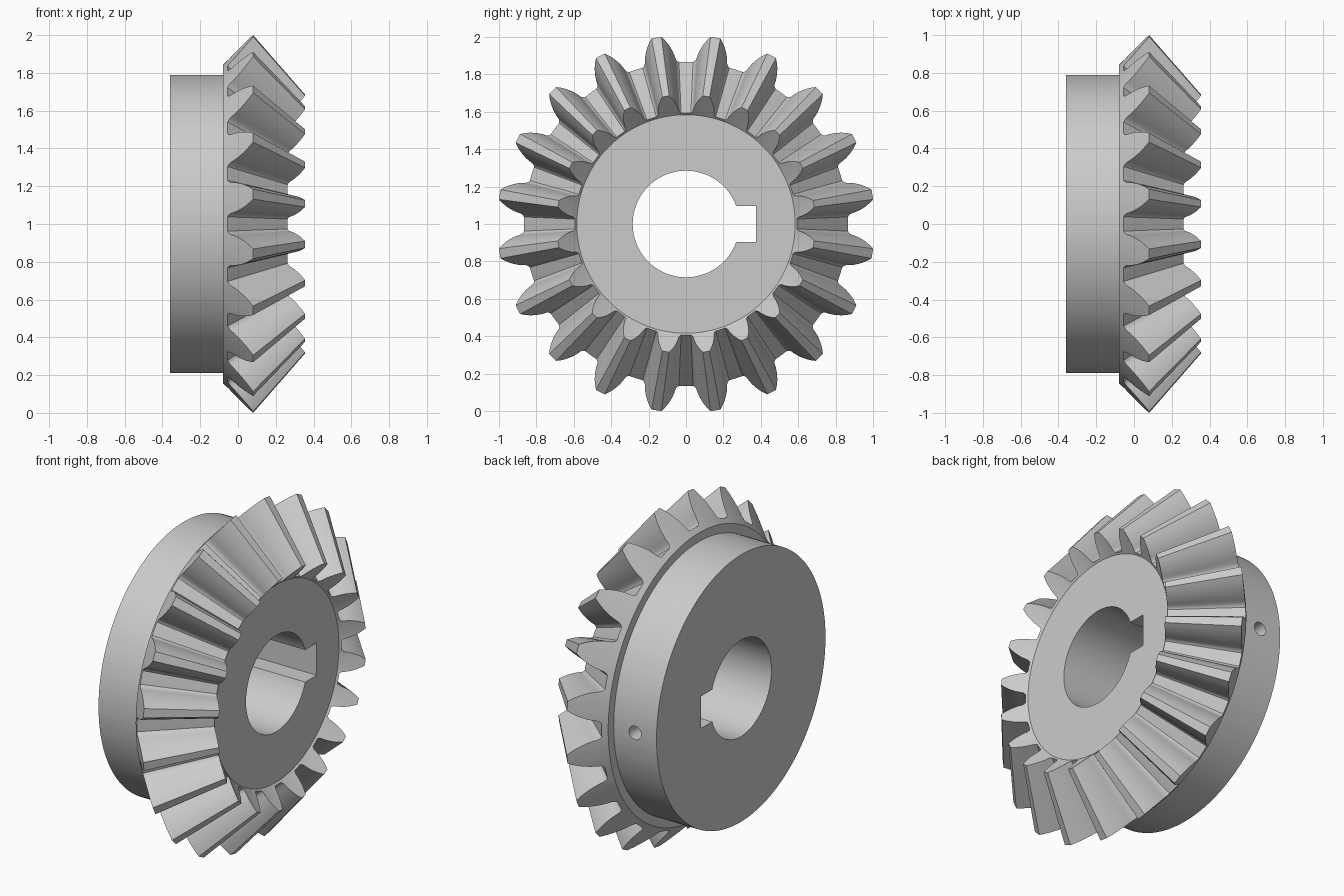
import bpy, bmesh
from math import radians, sin, cos, pi

cube = bpy.data.objects.get("Cube")
if cube:
    bpy.data.objects.remove(cube)

TEETH = 20
CENTRE_Z = 1.0
HUB_R = 0.79
APEX_X = 0.953          # cone apex that all teeth converge on
TOE_SCALE = 0.685       # size of inner tooth end relative to outer end
ROOT = (-0.055, 0.867)  # x and radius at the outer tooth root
TIP = (0.08, 1.009)     # x and radius at the outer tooth tip

steel = bpy.data.materials.new("steel grey")
steel.use_nodes = True
GREY = (0.6, 0.6, 0.6, 1)
steel.diffuse_color = GREY
steel.node_tree.nodes["Principled BSDF"].inputs["Base Color"].default_value = GREY

# Half of one tooth flank: (height from root to tip, half angle in degrees)
flank = [(0, 9), (0, 6.5), (0.04, 5.9), (0.12, 5.4), (0.25, 5.1), (0.4, 4.65),
         (0.55, 4.05), (0.7, 3.35), (0.85, 2.5), (1, 1.5)]
tooth = [(t, -a) for t, a in flank] + [(t, a) for t, a in reversed(flank[1:])]
outline = [(t, radians(a + (k + 0.5) * 360 / TEETH))
           for k in range(TEETH) for t, a in tooth]


def circle(x, r):
    return [(x, r, a) for t, a in outline]


def toothed(scale):
    ring = []
    for t, a in outline:
        x = ROOT[0] + t * (TIP[0] - ROOT[0])
        r = ROOT[1] + t * (TIP[1] - ROOT[1])
        ring.append((APEX_X + (x - APEX_X) * scale, r * scale, a))
    return ring


# Hub, back face, teeth and front face as one lofted solid
rings = [circle(-0.36, HUB_R), circle(-0.08, HUB_R), circle(-0.08, 0.842),
         toothed(1), toothed(TOE_SCALE), circle(0.252, 0.584)]
bm = bmesh.new()
loops = [[bm.verts.new((x, r * cos(a), CENTRE_Z + r * sin(a))) for x, r, a in ring]
         for ring in rings]
n = len(outline)
for lo, hi in zip(loops, loops[1:]):
    for i in range(n):
        j = (i + 1) % n
        bm.faces.new((lo[i], lo[j], hi[j], hi[i]))
bm.faces.new(loops[0])
bm.faces.new(loops[-1])
bmesh.ops.recalc_face_normals(bm, faces=bm.faces)
mesh = bpy.data.meshes.new("bevel_gear")
bm.to_mesh(mesh)
bm.free()
gear = bpy.data.objects.new("bevel_gear", mesh)
bpy.context.collection.objects.link(gear)
mesh.materials.append(steel)


def cut(cutter):
    """Subtract the cutter from the gear, then discard it."""
    cutter.hide_render = True
    bpy.ops.object.select_all(action="DESELECT")
    bpy.context.view_layer.objects.active = gear
    gear.select_set(True)
    mod = gear.modifiers.new("cut", "BOOLEAN")
    mod.operation = "DIFFERENCE"
    mod.solver = "EXACT"
    mod.object = cutter
    bpy.ops.object.modifier_apply(modifier=mod.name)
    bpy.data.objects.remove(cutter)


# Shaft bore
bpy.ops.mesh.primitive_cylinder_add(vertices=96, radius=0.285, depth=2,
                                    location=(0, 0, CENTRE_Z), rotation=(0, pi / 2, 0))
cut(bpy.context.object)

# Keyway
bpy.ops.mesh.primitive_cube_add(size=1, location=(0, 0.275, CENTRE_Z))
key = bpy.context.object
key.scale = (2, 0.2, 0.19)
cut(key)

# Set screw hole from the hub rim into the keyway
bpy.ops.mesh.primitive_cylinder_add(vertices=32, radius=0.04, depth=0.6,
                                    location=(-0.22, 0.62, CENTRE_Z), rotation=(pi / 2, 0, 0))
cut(bpy.context.object)

bpy.ops.object.select_all(action="DESELECT")
gear.select_set(True)
bpy.context.view_layer.objects.active = gear
bpy.ops.object.shade_smooth_by_angle(angle=radians(30))
